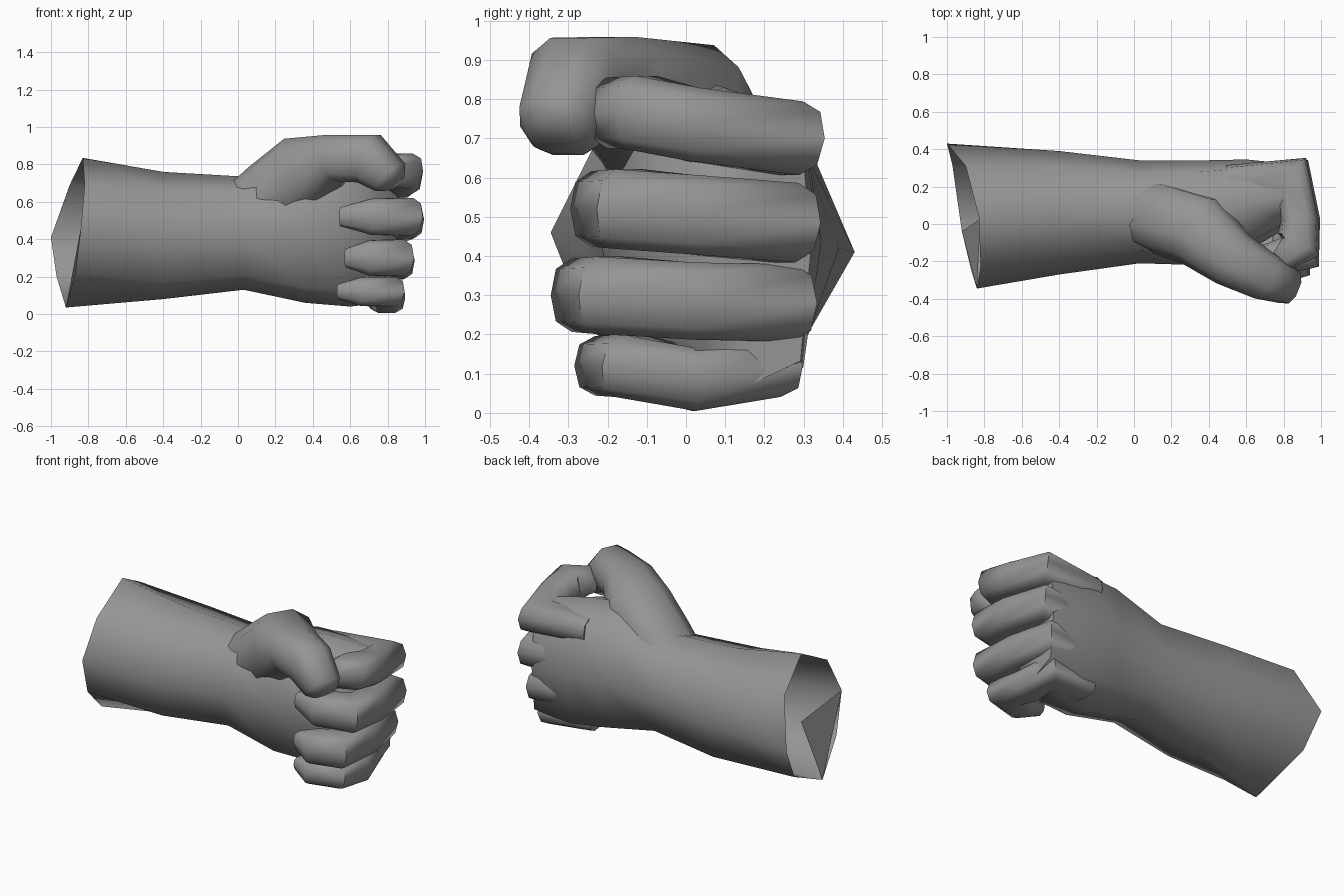
import bpy
import math
from mathutils import Vector

cube = bpy.data.objects.get("Cube")
if cube:
    bpy.data.objects.remove(cube, do_unlink=True)

grey = bpy.data.materials.new("skin grey")
grey.use_nodes = True
COLOR = (0.3, 0.3, 0.3, 1)
grey.diffuse_color = COLOR
grey.node_tree.nodes["Principled BSDF"].inputs["Base Color"].default_value = COLOR


def spow(v, p):
    return math.copysign(abs(v) ** p, v)


def loft(name, rings, open_start=False, angle=65):
    """Skin a list of equal rings; closed ends get a fan."""
    n = len(rings[0])
    verts = [v for r in rings for v in r]
    faces = []
    for i in range(len(rings) - 1):
        for j in range(n):
            k = (j + 1) % n
            faces.append((i * n + j, i * n + k, (i + 1) * n + k, (i + 1) * n + j))
    ends = [len(rings) - 1] if open_start else [0, len(rings) - 1]
    for e in ends:
        verts.append(sum(rings[e], Vector()) / n)
        c = len(verts) - 1
        for j in range(n):
            a, b = e * n + j, e * n + (j + 1) % n
            faces.append((c, b, a) if e == 0 else (c, a, b))
    mesh = bpy.data.meshes.new(name)
    mesh.from_pydata(verts, [], faces)
    mesh.materials.append(grey)
    obj = bpy.data.objects.new(name, mesh)
    bpy.context.collection.objects.link(obj)
    bpy.ops.object.select_all(action="DESELECT")
    obj.select_set(True)
    bpy.context.view_layer.objects.active = obj
    bpy.ops.object.mode_set(mode="EDIT")
    bpy.ops.mesh.select_all(action="SELECT")
    bpy.ops.mesh.normals_make_consistent(inside=False)
    bpy.ops.object.mode_set(mode="OBJECT")
    bpy.ops.object.shade_smooth_by_angle(angle=math.radians(angle))
    return obj


def arm_ring(x, y0, y1, z0, z1, power, sides=8):
    ring = []
    for j in range(sides):
        a = 2 * math.pi * j / sides
        c, s = spow(math.cos(a), power), spow(math.sin(a), power)
        ring.append(Vector((x, (y0 + y1) / 2 + c * (y1 - y0) / 2,
                            (z0 + z1) / 2 + s * (z1 - z0) / 2)))
    return ring


def tube_rings(path, power, sides=10):
    """Path entries: centre, half height, half thickness."""
    side = Vector((0, 0, 1))
    pts = [Vector(p[0]) for p in path]
    rings = []
    for i, (_, high, thick) in enumerate(path):
        before = (pts[i] - pts[max(i - 1, 0)]).normalized()
        after = (pts[min(i + 1, len(pts) - 1)] - pts[i]).normalized()
        tangent = (before + after).normalized()
        normal = tangent.cross(side).normalized()
        up = normal.cross(tangent).normalized()
        rings.append([pts[i]
                      + normal * thick * spow(math.cos(2 * math.pi * j / sides), power)
                      + up * high * spow(math.sin(2 * math.pi * j / sides), power)
                      for j in range(sides)])
    return rings


# Forearm, wrist and palm, open at the slanted cut end
cut_end = [Vector(p) for p in (
    (-1, 0.43, 0.41), (-0.9, 0.31, 0.69), (-0.83, 0.04, 0.835), (-0.82, -0.23, 0.69),
    (-0.84, -0.345, 0.46), (-0.87, -0.25, 0.22), (-0.92, -0.04, 0.035), (-0.97, 0.31, 0.2))]
loft("forearm_and_palm", [
    cut_end,
    arm_ring(-0.4, -0.27, 0.39, 0.08, 0.76, 0.9),
    arm_ring(0.03, -0.21, 0.34, 0.13, 0.735, 0.85),
    arm_ring(0.36, -0.22, 0.34, 0.06, 0.84, 0.7),
    arm_ring(0.6, -0.15, 0.345, 0.04, 0.83, 0.6),
    arm_ring(0.85, 0.0, 0.32, 0.07, 0.79, 0.55),
], open_start=True)

# Small torn flap inside the cut end
flap = bpy.data.meshes.new("cut_end_flap")
flap.from_pydata([cut_end[4], cut_end[6], Vector((-0.82, 0.03, 0.4))], [], [(0, 1, 2)])
flap.materials.append(grey)
bpy.context.collection.objects.link(bpy.data.objects.new("cut_end_flap", flap))

# Curled fingers: back, middle and front heights, half height, x and y offsets,
# knuckle y, tip x
fingers = [
    ("index_finger", 0.70, 0.735, 0.765, 0.098, 0.03, 0.06, 0.245, 0.74),
    ("middle_finger", 0.485, 0.505, 0.52, 0.105, 0.04, 0.02, 0.235, 0.53),
    ("ring_finger", 0.28, 0.285, 0.30, 0.102, -0.01, -0.03, 0.225, 0.56),
    ("little_finger", 0.12, 0.085, 0.12, 0.083, -0.06, 0.03, 0.185, 0.52),
]
for name, zb, mid, zf, h, dx, dy, ky, tip in fingers:
    loft(name, tube_rings([
        ((0.5, ky - 0.03, zb), h * 0.8, 0.10),
        ((0.81 + dx, ky, zb), h, 0.135),
        ((0.855 + dx, 0.02, mid), h, 0.10),
        ((0.85 + dx, -0.17 + dy, zf), h, 0.125),
        ((0.5 * (tip + 0.85 + dx), -0.22 + dy, zf), h * 0.95, 0.095),
        ((tip + 0.02, -0.19 + dy, zf), h * 0.5, 0.045),
    ], 0.7))

# Thumb folding across the top of the fist, its broad root sunk into the palm
loft("thumb", tube_rings([
    ((-0.04, 0.07, 0.5), 0.15, 0.16),
    ((0.17, 0.03, 0.63), 0.19, 0.2),
    ((0.36, -0.04, 0.76), 0.205, 0.2),
    ((0.53, -0.19, 0.835), 0.13, 0.155),
    ((0.7, -0.28, 0.83), 0.14, 0.13),
    ((0.815, -0.325, 0.73), 0.105, 0.105),
    ((0.84, -0.335, 0.7), 0.06, 0.07),
], 0.8))
